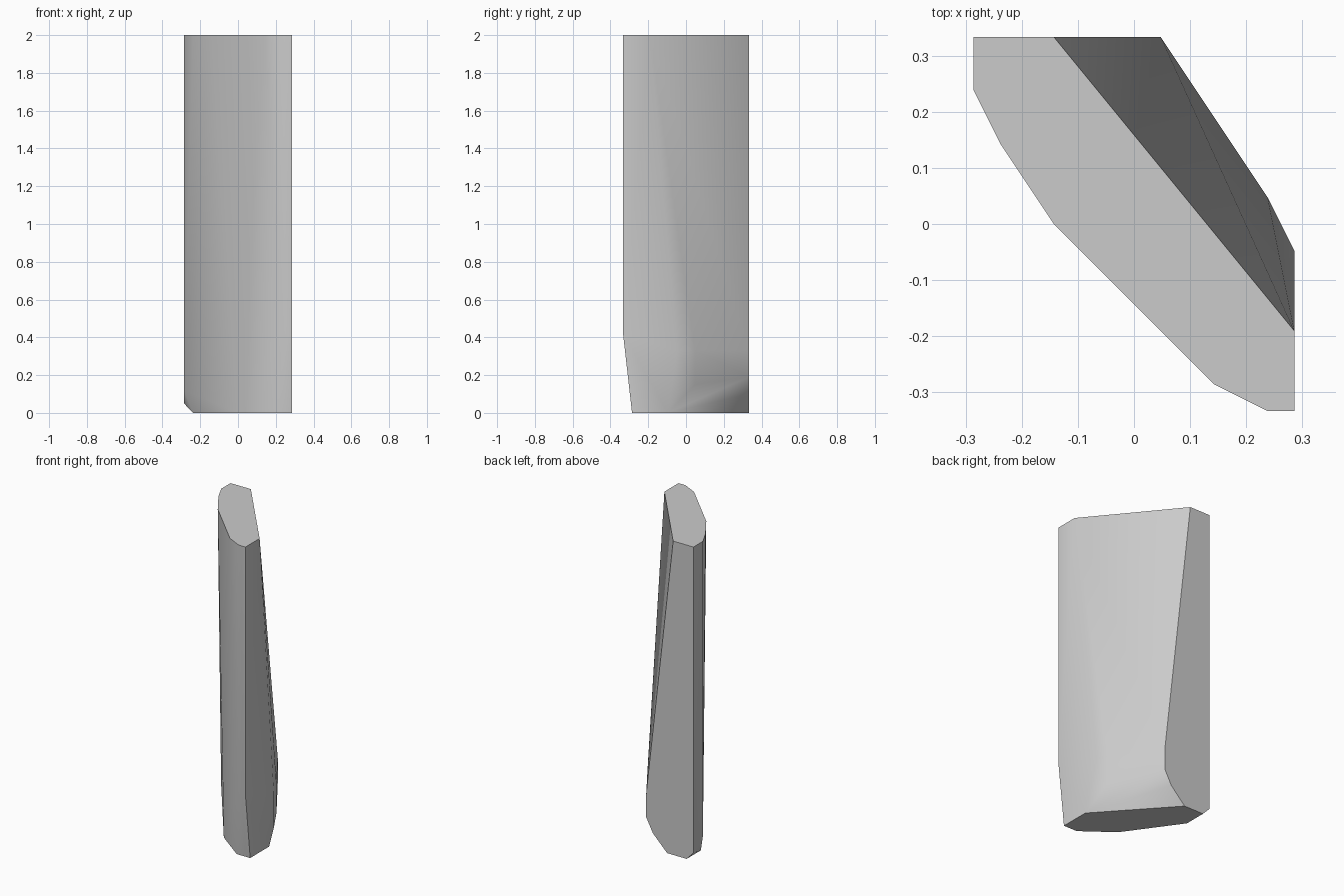
import bpy
import bmesh
import math

cube = bpy.data.objects.get("Cube")
if cube:
    bpy.data.objects.remove(cube, do_unlink=True)

U = 2 / 42  # size of one grid step


def ring(points, z):
    """Corner points in grid steps, all at one height."""
    return [(x * U, y * U, z) for x, y in points]


# Flat top outline
corners = ring([(-6, 7), (-6, 5), (-5, 3), (-3, 0), (3, -6), (5, -7),
                (6, -7), (6, -4), (-3, 7)], 2)
# Flat underside outline
corners += ring([(-5, 7), (-2.1, 7), (6, -2), (6, -6), (4, -6),
                 (0, -3), (-5, 4)], 0)
# Swollen back corner
corners += ring([(1, 7), (3, 4), (5, 1), (6, -1)], 0.33)
corners += ring([(1, 7)], 0.19)
corners += ring([(5, 1)], 0.15)
corners += ring([(0, 7), (6, -1)], 0.1)
# Lower front and side bevels
corners += ring([(5, -7), (6, -7)], 0.42)
corners += ring([(-6, 7)], 0.05)
corners += ring([(-6, 5)], 0.12)

# Wrap the corners into one solid block
bm = bmesh.new()
for co in corners:
    bm.verts.new(co)
hull = bmesh.ops.convex_hull(bm, input=bm.verts[:])
bmesh.ops.delete(bm, geom=[v for v in bm.verts if not v.link_faces], context='VERTS')
bmesh.ops.dissolve_limit(bm, angle_limit=math.radians(0.5),
                         verts=bm.verts[:], edges=bm.edges[:])
bmesh.ops.recalc_face_normals(bm, faces=bm.faces[:])
mesh = bpy.data.meshes.new("stone_slab")
bm.to_mesh(mesh)
bm.free()

slab = bpy.data.objects.new("stone_slab", mesh)
bpy.context.collection.objects.link(slab)

# Plain grey stone
grey = bpy.data.materials.new("light_grey")
grey.use_nodes = True
colour = (0.6, 0.6, 0.6, 1)
grey.diffuse_color = colour
grey.node_tree.nodes["Principled BSDF"].inputs["Base Color"].default_value = colour
mesh.materials.append(grey)

# Soft facets, crisp outer edges
bpy.ops.object.select_all(action='DESELECT')
slab.select_set(True)
bpy.context.view_layer.objects.active = slab
bpy.ops.object.shade_smooth_by_angle(angle=math.radians(45))
